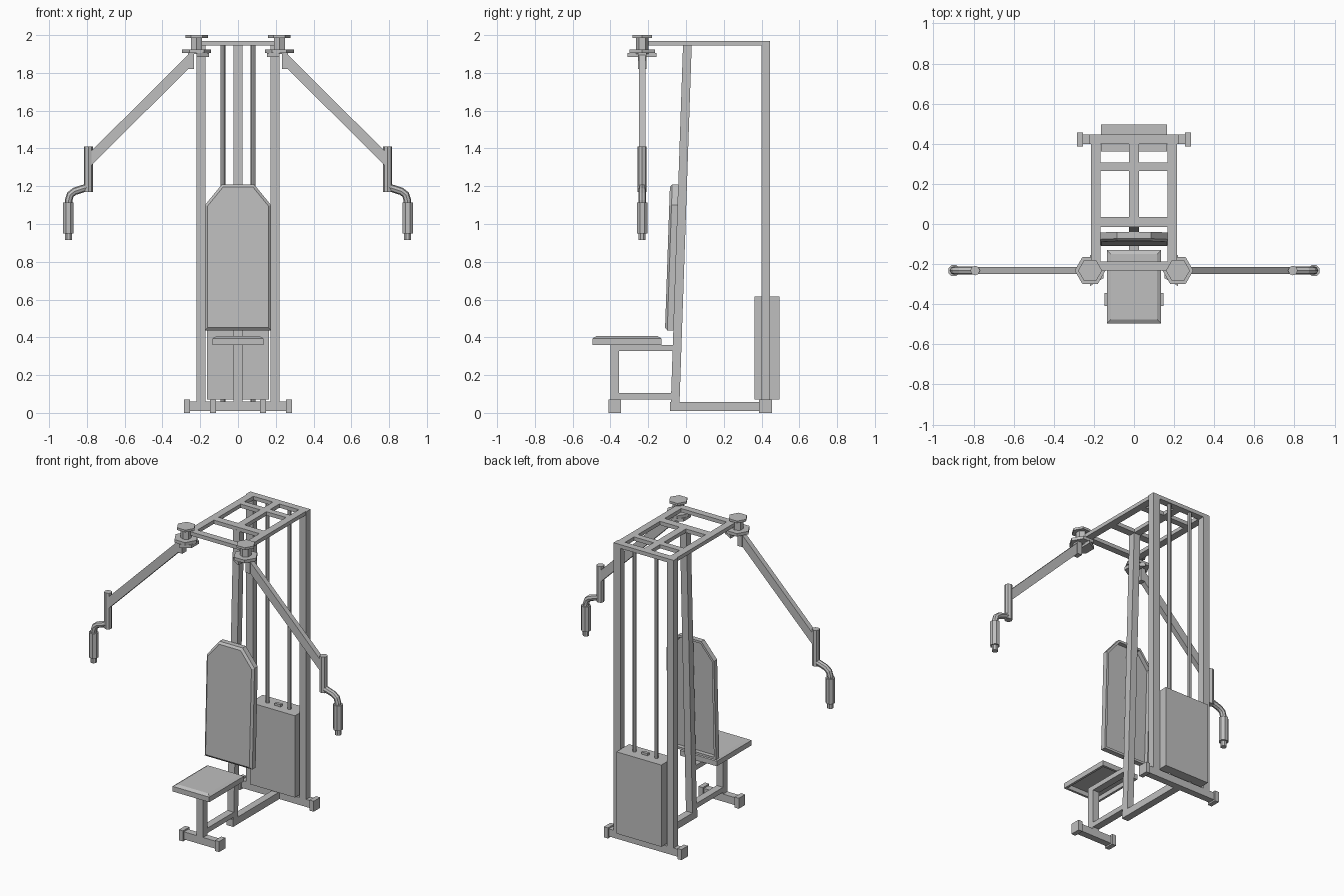
import bpy, bmesh, math
from mathutils import Vector

cube = bpy.data.objects.get("Cube")
if cube:
    bpy.data.objects.remove(cube, do_unlink=True)

grey = bpy.data.materials.new("machine_grey")
grey.use_nodes = True
COLOUR = (0.52, 0.52, 0.52, 1)
grey.diffuse_color = COLOUR
grey.node_tree.nodes["Principled BSDF"].inputs["Base Color"].default_value = COLOUR

LEAN = 0.034       # backward lean of mast and back pad
ARM_Y = -0.232     # plane of the swinging arms


def finish(name, bm):
    bmesh.ops.recalc_face_normals(bm, faces=bm.faces)
    mesh = bpy.data.meshes.new(name)
    bm.to_mesh(mesh)
    bm.free()
    mesh.materials.append(grey)
    obj = bpy.data.objects.new(name, mesh)
    bpy.context.collection.objects.link(obj)
    return obj


def prism_bm(points, depth):
    """Extrude a closed outline along a vector."""
    bm = bmesh.new()
    face = bm.faces.new([bm.verts.new(p) for p in points])
    ext = bmesh.ops.extrude_face_region(bm, geom=[face])
    bmesh.ops.translate(bm, vec=depth, verts=[v for v in ext["geom"] if isinstance(v, bmesh.types.BMVert)])
    bmesh.ops.recalc_face_normals(bm, faces=bm.faces)
    return bm


def lean(bm):
    for v in bm.verts:
        v.co.y += LEAN * v.co.z


def box(name, x, y, z, leaning=False):
    bm = prism_bm([(x[0], y[0], z[0]), (x[1], y[0], z[0]), (x[1], y[1], z[0]), (x[0], y[1], z[0])],
                  (0, 0, z[1] - z[0]))
    if leaning:
        lean(bm)
    return finish(name, bm)


def post(name, x, y, r, z0, z1, sides=6, turn=0.0, portion=1.0):
    """Upright prism; a portion under one makes a partial outline."""
    count = sides if portion == 1 else int(sides * portion) + 1
    pts = [(x + r * math.cos(turn + math.tau * i / sides),
            y + r * math.sin(turn + math.tau * i / sides), z0) for i in range(count)]
    return finish(name, prism_bm(pts, (0, 0, z1 - z0)))


def tube(name, path, r, sides=8):
    """Round pipe along a path lying in the arm plane."""
    bm = bmesh.new()
    path = [Vector(p) for p in path]
    rings = []
    for i, p in enumerate(path):
        t = (path[min(i + 1, len(path) - 1)] - path[max(i - 1, 0)]).normalized()
        side = Vector((0, 1, 0))
        up = t.cross(side)
        rings.append([bm.verts.new(p + r * (math.cos(a) * side + math.sin(a) * up))
                      for a in (math.tau * k / sides for k in range(sides))])
    for a, b in zip(rings, rings[1:]):
        for k in range(sides):
            n = (k + 1) % sides
            bm.faces.new((a[k], a[n], b[n], b[k]))
    bm.faces.new(rings[0])
    bm.faces.new(rings[-1])
    return finish(name, bm)


def cushion(name, outline, depth, edge, hollow, leaning=False):
    """Pad with a chamfered face and a rimmed, hollow reverse."""
    bm = prism_bm(outline, depth)
    d = Vector(depth).normalized()
    front = max(bm.faces, key=lambda f: f.normal.dot(d))
    back = min(bm.faces, key=lambda f: f.normal.dot(d))
    bmesh.ops.inset_region(bm, faces=[front], thickness=edge, depth=0.012, use_even_offset=True)
    bmesh.ops.inset_region(bm, faces=[back], thickness=0.015, use_even_offset=True)
    inner = bmesh.ops.extrude_face_region(bm, geom=[back])
    bmesh.ops.translate(bm, vec=d * hollow, verts=[v for v in inner["geom"] if isinstance(v, bmesh.types.BMVert)])
    if back.is_valid:
        bmesh.ops.delete(bm, geom=[back], context='FACES_ONLY')
    if leaning:
        lean(bm)
    return finish(name, bm)


MID = (-0.024, 0.024)

# Base and feet
box("rear_base_bar", (-0.26, 0.26), (0.40, 0.445), (0.01, 0.06))
box("base_beam", MID, (-0.085, 0.40), (0.01, 0.057))
box("front_foot_bar", (-0.12, 0.12), (-0.40, -0.355), (0.01, 0.06))
for s, side in ((1, "left"), (-1, "right")):
    box("rear_foot_cap_" + side, (s * 0.255, s * 0.285), (0.387, 0.455), (0, 0.07))
    box("front_foot_cap_" + side, (s * 0.117, s * 0.148), (-0.41, -0.343), (0, 0.07))

# Seat support, mast and pads
box("seat_post", MID, (-0.40, -0.355), (0.05, 0.335))
box("seat_bar", MID, (-0.40, -0.06), (0.328, 0.36))
box("lower_link", MID, (-0.36, -0.06), (0.072, 0.105))
box("mast", MID, (-0.082, -0.036), (0.02, 1.95), leaning=True)
cushion("seat", [(-0.135, -0.495, 0.36), (0.135, -0.495, 0.36), (0.135, -0.13, 0.36), (-0.135, -0.13, 0.36)],
        (0, 0, 0.034), 0.02, 0.03)
half = [(0.175, 0.437), (0.175, 1.10), (0.085, 1.21)]
outline = half + [(-x, z) for x, z in reversed(half)]
cushion("back_pad", [(x, -0.08, z) for x, z in outline], (0, -0.034, 0), 0.014, 0.028, leaning=True)

# Top frame
TOP = (1.945, 1.97)
for name, y in (("front", (-0.232, -0.187)), ("mast", (-0.015, 0.035)),
                ("middle", (0.265, 0.307)), ("rear", (0.40, 0.445))):
    box(name + "_top_crossbar", (-0.172, 0.172), y, TOP)
box("top_centre_bar", MID, (0.03, 0.405), TOP)

# Weight stack with its guide rods and cable hook
box("weight_stack", (-0.165, 0.165), (0.362, 0.495), (0.072, 0.615))
box("cable_hook", (-0.022, 0.022), (0.415, 0.435), (0.61, 0.63))

for s, side in ((1, "left"), (-1, "right")):
    box("rear_upright_" + side, (s * 0.171, s * 0.221), (0.40, 0.445), (0.05, 1.97))
    box("top_rail_" + side, (s * 0.167, s * 0.215), (-0.23, 0.42), TOP)
    post("guide_rod_" + side, s * 0.08, 0.425, 0.013, 0.05, 1.95, sides=8)

    # Pivot hub
    hx = s * 0.219
    post("hub_cap_" + side, hx, ARM_Y, 0.06, 1.985, 2.0)
    post("hub_column_" + side, hx, ARM_Y, 0.034, 1.90, 1.99, turn=math.pi / 6)
    post("hub_flange_" + side, hx, ARM_Y, 0.077, 1.905, 1.925)
    post("hub_stop_" + side, hx, ARM_Y, 0.077, 1.885, 1.906, portion=0.5, turn=s * math.pi / 2)
    box("arm_bracket_" + side, (s * 0.232, s * 0.266), (ARM_Y - 0.022, ARM_Y + 0.022), (1.82, 1.906))

    # Sloping arm
    arm = [(0.25, 1.91), (0.79, 1.373), (0.79, 1.297), (0.25, 1.834)]
    finish("arm_" + side, prism_bm([(s * x, ARM_Y - 0.017, z) for x, z in arm], (0, 0.034, 0)))

    # Handle sleeve, bent pipe, grip and tip
    post("handle_sleeve_" + side, s * 0.792, ARM_Y, 0.024, 1.17, 1.41, sides=8)
    bend = [(0.79, 1.197), (0.865, 1.173), (0.888, 1.155), (0.897, 1.125), (0.897, 1.09)]
    tube("handle_pipe_" + side, [(s * x, ARM_Y, z) for x, z in bend], 0.02)
    post("grip_" + side, s * 0.898, ARM_Y, 0.03, 0.95, 1.115, sides=8, turn=math.pi / 8)
    post("grip_tip_" + side, s * 0.898, ARM_Y, 0.02, 0.915, 0.955, sides=8, turn=math.pi / 8)
